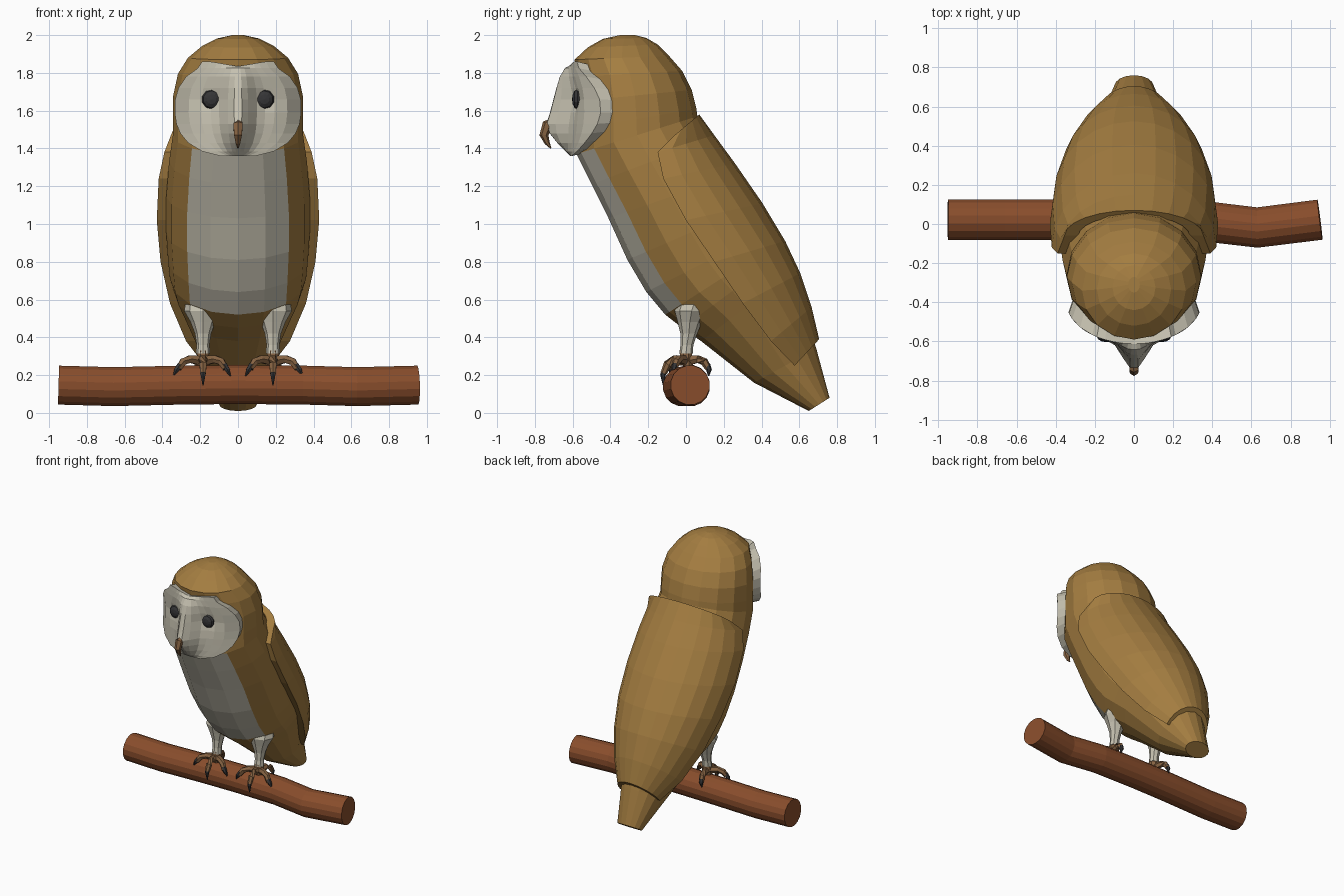
import bpy, bmesh, math
from mathutils import Vector

if "Cube" in bpy.data.objects:
    bpy.data.objects.remove(bpy.data.objects["Cube"])


def material(name, rgb):
    m = bpy.data.materials.new(name)
    m.diffuse_color = (*rgb, 1)
    m.use_nodes = True
    m.node_tree.nodes["Principled BSDF"].inputs["Base Color"].default_value = m.diffuse_color
    return m


GOLD = material("golden_brown", (0.37, 0.205, 0.052))
PALE = material("pale_grey", (0.57, 0.54, 0.44))
BARK = material("bark", (0.25, 0.075, 0.025))
HORN = material("horn_brown", (0.24, 0.125, 0.055))
DARK = material("dark_grey", (0.035, 0.035, 0.037))


def finish(name, bm, *mats):
    bmesh.ops.recalc_face_normals(bm, faces=bm.faces)
    me = bpy.data.meshes.new(name)
    bm.to_mesh(me)
    bm.free()
    for m in mats:
        me.materials.append(m)
    ob = bpy.data.objects.new(name, me)
    bpy.context.collection.objects.link(ob)
    return ob


def loft(name, rings, *mats, rule=None):
    """Skin closed rings of points, capping both ends."""
    bm = bmesh.new()
    loops = [[bm.verts.new(p) for p in r] for r in rings]
    n = len(rings[0])
    for i in range(len(loops) - 1):
        for j in range(n):
            k = (j + 1) % n
            f = bm.faces.new((loops[i][j], loops[i][k], loops[i + 1][k], loops[i + 1][j]))
            if rule:
                f.material_index = rule(i, j)
    bm.faces.new(loops[0])
    bm.faces.new(loops[-1])
    return finish(name, bm, *mats)


def tube(name, pts, radii, n, mat):
    """Round tube along a path."""
    pts = [Vector(p) for p in pts]
    rings = []
    for i, p in enumerate(pts):
        t = (pts[min(i + 1, len(pts) - 1)] - pts[max(i - 1, 0)]).normalized()
        ref = Vector((0, 1, 0)) if abs(t.y) < 0.8 else Vector((1, 0, 0))
        a = t.cross(ref).normalized()
        b = t.cross(a)
        rings.append([p + radii[i] * (a * math.cos(s) + b * math.sin(s))
                      for s in (2 * math.pi * (k + 0.5) / n for k in range(n))])
    return loft(name, rings, mat)


# Body, head and tail: front y, z, back y, z, half width
SECTIONS = [
    (0.65, 0.01, 0.76, 0.08, 0.10),
    (0.36, 0.16, 0.69, 0.34, 0.165),
    (0.08, 0.38, 0.56, 0.74, 0.30),
    (-0.02, 0.45, 0.51, 0.84, 0.34),
    (-0.11, 0.52, 0.48, 0.90, 0.36),
    (-0.21, 0.64, 0.44, 0.97, 0.37),
    (-0.31, 0.81, 0.36, 1.10, 0.38),
    (-0.41, 1.03, 0.25, 1.26, 0.38),
    (-0.50, 1.21, 0.13, 1.45, 0.365),
    (-0.58, 1.37, 0.06, 1.57, 0.345),
    (-0.58, 1.50, 0.055, 1.61, 0.345),
    (-0.57, 1.65, 0.03, 1.71, 0.343),
    (-0.575, 1.78, -0.02, 1.81, 0.318),
    (-0.59, 1.87, -0.09, 1.89, 0.265),
    (-0.52, 1.935, -0.15, 1.95, 0.19),
    (-0.44, 1.98, -0.21, 1.985, 0.11),
    (-0.35, 2.00, -0.27, 2.00, 0.03),
]
N = 16


def section(fy, fz, by, bz, w):
    pts = []
    for k in range(N):
        a = 2 * math.pi * k / N
        t = (1 - math.cos(a)) / 2
        pts.append((w * math.sin(a), fy + (by - fy) * t, fz + (bz - fz) * t))
    return pts


loft("body", [section(*s) for s in SECTIONS], GOLD, PALE,
     rule=lambda i, j: int(4 <= i <= 8 and (j < 2 or j >= N - 2)))

# Folded wings: leading edge y, z, back y, z, half width
WING = [
    (-0.06, 1.47, 0.07, 1.58, 0.355),
    (-0.15, 1.38, 0.15, 1.47, 0.39),
    (-0.12, 1.24, 0.26, 1.32, 0.42),
    (0.00, 1.02, 0.405, 1.11, 0.43),
    (0.15, 0.80, 0.525, 0.91, 0.41),
    (0.30, 0.58, 0.605, 0.74, 0.36),
    (0.45, 0.38, 0.665, 0.56, 0.275),
    (0.575, 0.25, 0.705, 0.39, 0.175),
]
for side, tag in ((1, "right"), (-1, "left")):
    rows = []
    for ey, ez, by, bz, w in WING:
        arc = [math.pi / 2 * k / 6 for k in range(7)]
        outer = [(w * math.cos(a), math.sin(a)) for a in arc]
        inner = [((w - 0.07) * math.cos(a), 0.8 * math.sin(a)) for a in reversed(arc)]
        rows.append([(side * x, ey + (by - ey) * t, ez + (bz - ez) * t) for x, t in outer + inner])
    loft("wing_" + tag, rows, GOLD)

# Dished face with a central ridge
RIDGE = [(1.36, 0.0), (1.40, 0.04), (1.46, 0.10), (1.52, 0.13), (1.60, 0.105),
         (1.70, 0.08), (1.80, 0.05), (1.86, 0.0)]


def ridge(z):
    for (z0, a0), (z1, a1) in zip(RIDGE, RIDGE[1:]):
        if z <= z1:
            return a0 + (a1 - a0) * (z - z0) / (z1 - z0)
    return 0


def face_y(x, z):
    y = -0.40 - 0.212 * math.sqrt(max(0, 1 - (x / 0.345) ** 2))
    y -= ridge(z) * math.exp(-(max(0, abs(x) - 0.012) / 0.06) ** 2)
    return y + 0.03 * math.exp(-(((abs(x) - 0.14) / 0.06) ** 2 + ((z - 1.66) / 0.06) ** 2))


bm = bmesh.new()
half = [0.06, 0.16, 0.3, 0.43, 0.58, 0.78, 1]
cols = [-u for u in reversed(half)] + [0] + half
grid = []
for z in (1.36, 1.385, 1.43, 1.48, 1.53, 1.59, 1.66, 1.72, 1.78, 1.825, 1.86):
    hw = 0.335 * (1 - (abs(z - 1.61) / 0.255) ** 2.4) ** (1 / 2.4)
    hw = 0.19 if z > 1.85 else hw
    row = []
    for u in cols:
        dip = 0.025 * (1 - min(1, abs(u) * 1.3)) if z > 1.85 else 0
        row.append(bm.verts.new((hw * u, face_y(hw * u, z), z - dip)))
    grid.append(row)
for r0, r1 in zip(grid, grid[1:]):
    for j in range(len(cols) - 1):
        bm.faces.new((r0[j], r0[j + 1], r1[j + 1], r1[j]))
rim = [e for e in bm.edges if e.is_boundary]
skirt = bmesh.ops.extrude_edge_only(bm, edges=rim)["geom"]
for v in skirt:
    if isinstance(v, bmesh.types.BMVert):
        v.co += Vector((-0.08 * v.co.x, 0.08, (1.61 - v.co.z) * 0.08))
finish("face", bm, PALE)

# Beak
tube("beak", [(0, -0.68, 1.56), (0, -0.735, 1.525), (0, -0.752, 1.47), (0, -0.735, 1.43), (0, -0.715, 1.40)],
     [0.012, 0.028, 0.024, 0.014, 0.003], 6, HORN)

# Eyes, legs and feet on both sides
for s, tag in ((1, "right"), (-1, "left")):
    bm = bmesh.new()
    bmesh.ops.create_uvsphere(bm, u_segments=10, v_segments=6, radius=0.052)
    for v in bm.verts:
        x, y, z = v.co
        v.co = (x + 0.14 * s, -z * 0.55 - 0.575, y + 1.66)
    finish("eye_" + tag, bm, DARK)

    # centre y, z, radius x, radius y
    leg = [(0.05, 0.60, 0.09, 0.09), (0.03, 0.54, 0.10, 0.09), (0.02, 0.48, 0.066, 0.064),
           (0.015, 0.42, 0.043, 0.045), (0.005, 0.36, 0.034, 0.034), (0.0, 0.315, 0.038, 0.036)]
    loft("leg_" + tag, [[(0.185 * s + rx * math.cos(a), y + ry * math.sin(a), z)
                         for a in (math.pi * k / 4 for k in range(8))]
                        for y, z, rx, ry in leg], PALE)
    tube("ankle_" + tag, [(0.185 * s, 0, 0.33), (0.185 * s, 0, 0.25)], [0.033, 0.04], 8, HORN)

    # toes: sideways offset, forward offset at the claw root
    for dx, dy, toe in ((-0.115, -0.075, "inner"), (0, -0.115, "middle"),
                        (0.125, -0.06, "outer"), (0.03, 0.115, "rear")):
        drop = 0.025 if toe == "middle" else 0
        at = lambda f, z, g=None: ((0.185 + dx * f) * s, dy * (f if g is None else g), z)
        tube(f"{toe}_toe_{tag}", [at(0, 0.275), at(0.55, 0.285), at(0.85, 0.27 - drop / 2), at(1.03, 0.235 - drop)],
             [0.03, 0.023, 0.022, 0.017], 6, HORN)
        tube(f"{toe}_claw_{tag}", [at(0.97, 0.255 - drop), at(1.12, 0.228 - drop, 1.06),
                                   at(1.26, 0.195 - 2 * drop, 1.04)],
             [0.017, 0.015, 0.003], 6, DARK)

# Branch perch
tube("branch", [(-0.95, 0.022, 0.147), (-0.66, 0.022, 0.139), (-0.3, 0.022, 0.147), (0, 0.02, 0.15),
                (0.35, 0.015, 0.147), (0.63, -0.018, 0.139), (0.95, 0.022, 0.147)], [0.105] * 7, 16, BARK)
